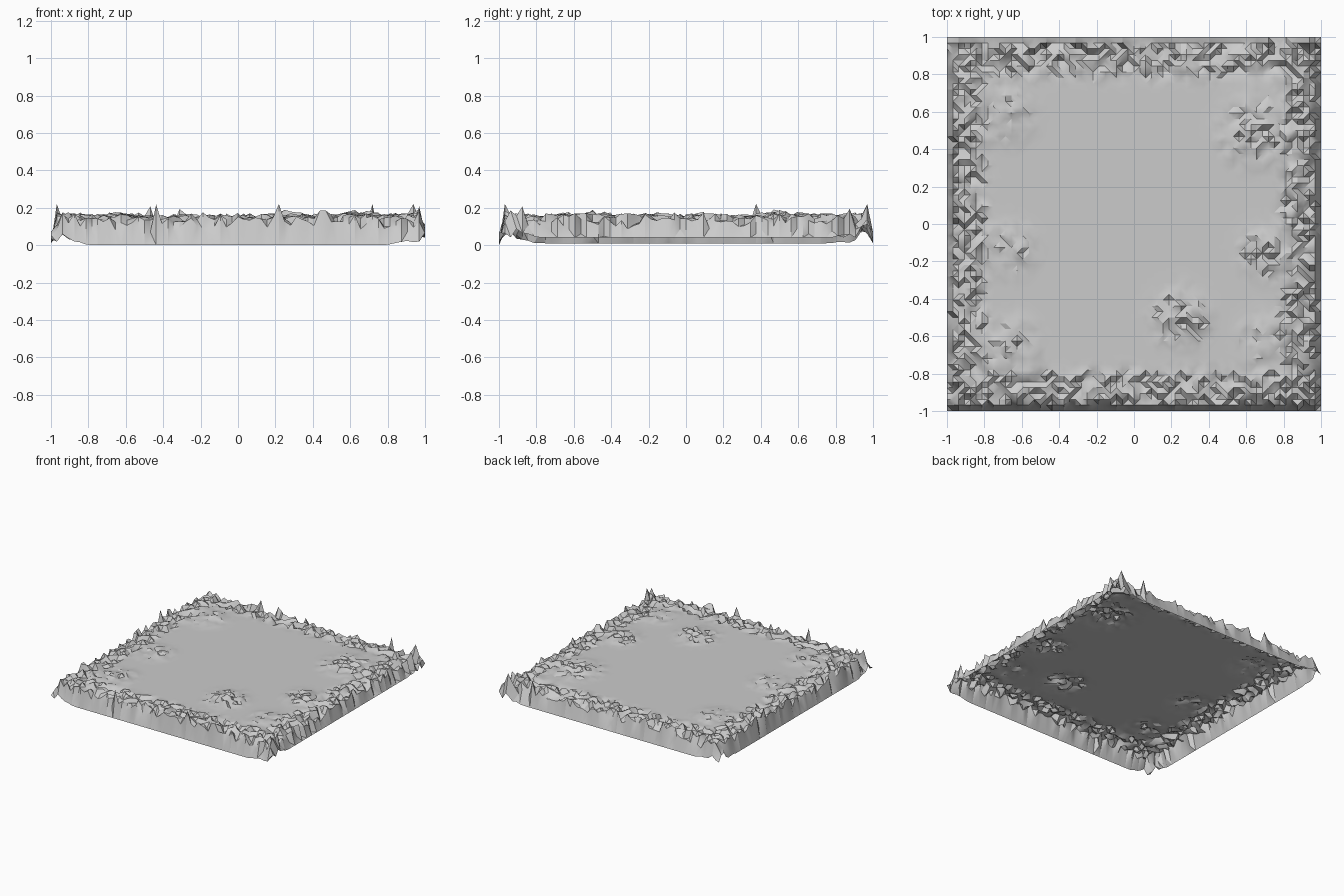
import bpy
import bmesh
import math
import random

if "Cube" in bpy.data.objects:
    bpy.data.objects.remove(bpy.data.objects["Cube"])

random.seed(11)
N = 64                # grid cells per side
FLAT = 0.147          # level of the central plain
RIM = 0.26            # width of the rough border

# Low rocky mounds on the plain: x, y, radius, height, roughness
MOUNDS = [
    (0.25, -0.50, 0.24, 0.018, 0.024),
    (0.64, 0.50, 0.28, 0.020, 0.022),
    (-0.66, -0.14, 0.22, 0.014, 0.014),
    (-0.66, -0.66, 0.24, 0.014, 0.018),
    (-0.68, 0.60, 0.25, 0.018, 0.014),
    (0.70, -0.15, 0.22, 0.014, 0.018),
    (0.70, -0.62, 0.22, 0.012, 0.016),
]


def smooth(t):
    t = max(0.0, min(1.0, t))
    return t * t * (3 - 2 * t)


def edge_height(x, y, corner):
    """Foot of the outer wall, lifted and jagged near the corners."""
    if y < -0.999:
        foot = 0.0
    elif x > 0.999:
        foot = 0.04
    else:
        foot = 0.01
    return foot + corner * random.uniform(0.0, 0.08)


def height(i, j):
    x, y = -1 + 2 * i / N, -1 + 2 * j / N
    dx, dy = 1 - abs(x), 1 - abs(y)
    corner = smooth(1 - max(dx, dy) / 0.24)
    ring = min(i, j, N - i, N - j)
    if ring == 0:
        return edge_height(x, y, corner)
    z = FLAT
    # mounds
    for mx, my, r, h, rough in MOUNDS:
        f = smooth(1 - math.hypot(x - mx, y - my) / r)
        z += f * (h + random.uniform(-rough, rough))
    # rough border, with spikes and notches on the outermost row
    f = smooth((RIM - min(dx, dy)) / 0.12)
    z += f * random.uniform(-0.028, 0.023)
    if ring == 1:
        z += random.uniform(-0.075, 0.01)
        if random.random() < 0.25:
            z += random.uniform(0.03, 0.075)
    elif ring == 2:
        z += random.uniform(-0.03, 0.008)
    # raised corners
    z += corner * random.uniform(-0.02, 0.05)
    return min(z, 0.22)


# Terrain sheet with its turned-down outer wall, open underneath
bm = bmesh.new()
grid = [[bm.verts.new((-1 + 2 * i / N, -1 + 2 * j / N, height(i, j)))
         for j in range(N + 1)] for i in range(N + 1)]
for i in range(N):
    for j in range(N):
        bm.faces.new((grid[i][j], grid[i + 1][j],
                      grid[i + 1][j + 1], grid[i][j + 1]))
bmesh.ops.triangulate(bm, faces=bm.faces[:], quad_method='SHORT_EDGE')
mesh = bpy.data.meshes.new("terrain_tile")
bm.to_mesh(mesh)
bm.free()

terrain = bpy.data.objects.new("terrain_tile", mesh)
bpy.context.collection.objects.link(terrain)
bpy.context.view_layer.objects.active = terrain
terrain.select_set(True)
bpy.ops.object.shade_smooth_by_angle(angle=math.radians(30))
